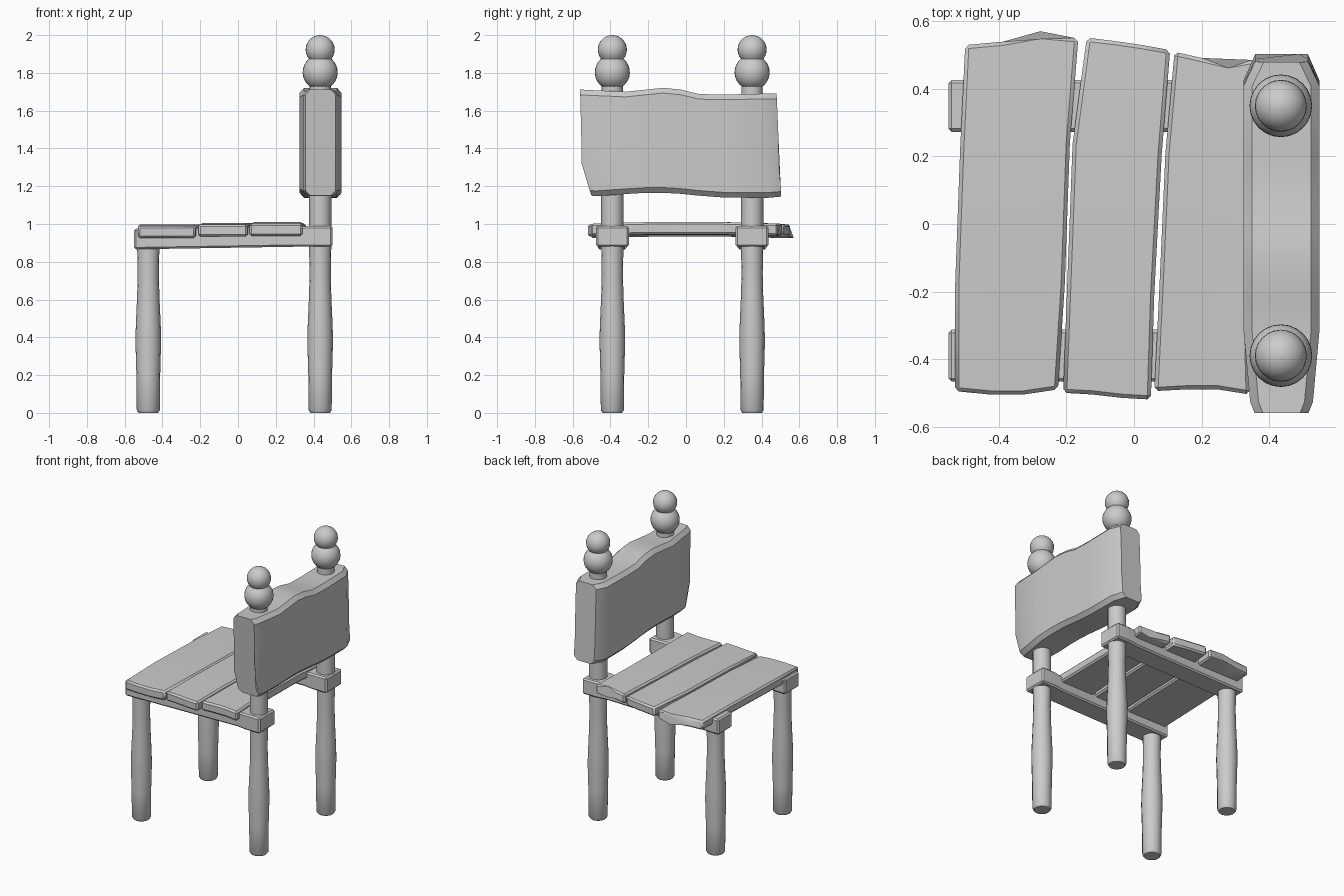
import bpy, bmesh
from math import sin, cos, pi, asin, sqrt

if "Cube" in bpy.data.objects:
    bpy.data.objects.remove(bpy.data.objects["Cube"])

SIDES_Y = (("right", -0.39), ("left", 0.35))
FRONT_X, BACK_X = -0.475, 0.435


def finish(name, bm, bevel=0.0, angle=35):
    bmesh.ops.recalc_face_normals(bm, faces=bm.faces)
    mesh = bpy.data.meshes.new(name)
    bm.to_mesh(mesh)
    bm.free()
    ob = bpy.data.objects.new(name, mesh)
    bpy.context.collection.objects.link(ob)
    bpy.ops.object.select_all(action='DESELECT')
    ob.select_set(True)
    bpy.context.view_layer.objects.active = ob
    if bevel:
        mod = ob.modifiers.new("bevel", 'BEVEL')
        mod.width = bevel
        mod.segments = 1
        mod.limit_method = 'ANGLE'
        mod.angle_limit = 0.9
        bpy.ops.object.modifier_apply(modifier=mod.name)
    bpy.ops.object.shade_smooth_by_angle(angle=angle * pi / 180)
    return ob


def loft(name, rings, bevel=0.0, angle=35):
    """Skin closed rings of equal length and cap both ends."""
    bm = bmesh.new()
    vs = [[bm.verts.new(p) for p in r] for r in rings]
    n = len(rings[0])
    for a, b in zip(vs, vs[1:]):
        for i in range(n):
            j = (i + 1) % n
            bm.faces.new((a[i], a[j], b[j], b[i]))
    bm.faces.new(vs[0])
    bm.faces.new(vs[-1])
    return finish(name, bm, bevel, angle)


def lathe(name, profile, x, y, seg=16):
    """Turned part around a vertical axis, profile of (radius, z)."""
    return loft(name, [[(x + r * cos(2 * pi * i / seg), y + r * sin(2 * pi * i / seg), z)
                        for i in range(seg)] for r, z in profile])


def lerp(a, b, t):
    return a + (b - a) * t


# Turned legs and back posts, with a swelling below the middle
leg = [(0.052, 0), (0.061, 0.014), (0.063, 0.2), (0.068, 0.38),
       (0.066, 0.46), (0.059, 0.62), (0.056, 0.74), (0.059, 0.88)]

# Finial made of two stacked balls
Z1, R1, Z2, R2 = 1.803, 0.093, 1.923, 0.077
zc = Z1 + (R1**2 - R2**2 + (Z2 - Z1)**2) / (2 * (Z2 - Z1))
rc = sqrt(R1**2 - (zc - Z1)**2)
a1, a2 = asin((zc - Z1) / R1), asin((zc - Z2) / R2)
finial = [(R1 * cos(a), Z1 + R1 * sin(a)) for a in (lerp(-1.45, a1, i / 10) for i in range(11))]
finial += [(R2 * cos(a), Z2 + R2 * sin(a)) for a in (lerp(a2, 1.55, i / 10) for i in range(1, 11))]

# Side rails: (x, half width, bottom, top), widening to a block at the post
rail = [(-0.55, 0.077, 0.866, 0.975), (0.32, 0.077, 0.88, 0.985),
        (0.385, 0.087, 0.88, 0.99), (0.5, 0.087, 0.88, 0.99)]

for side, y in SIDES_Y:
    lathe(f"front_leg_{side}", leg + [(0.059, 0.9)], FRONT_X, y)
    lathe(f"back_post_{side}", leg + [(0.059, 1.2), (0.056, 1.74)], BACK_X, y)
    lathe(f"finial_{side}", finial, BACK_X, y, 24)
    loft(f"side_rail_{side}", [[(x, y - w, b), (x, y + w, b), (x, y + w, t), (x, y - w, t)]
                               for x, w, b, t in rail], bevel=0.01, angle=25)


# Seat planks: left and right edge x at four stations, end y at four columns
def plank(name, left, right, near, far, top):
    rings = []
    for k, t in enumerate((0, 0.3, 0.7, 1)):
        z = top + (0.006 if k in (1, 2) else -0.002)
        pts = [(lerp(left[k], right[k], c / 3), lerp(near[c], far[c], t)) for c in range(4)]
        rings.append([(x, y, z) for x, y in pts] + [(x, y, z - 0.065) for x, y in reversed(pts)])
    loft(name, rings, bevel=0.011)


plank("seat_plank_front", (-0.53, -0.53, -0.515, -0.50), (-0.225, -0.205, -0.19, -0.165),
      (-0.495, -0.505, -0.505, -0.49), (0.53, 0.54, 0.56, 0.55), 0.992)
plank("seat_plank_middle", (-0.21, -0.198, -0.182, -0.14), (0.05, 0.06, 0.082, 0.107),
      (-0.50, -0.505, -0.515, -0.52), (0.552, 0.542, 0.53, 0.515), 1.0)
plank("seat_plank_back", (0.06, 0.075, 0.093, 0.12), (0.343, 0.335, 0.34, 0.36),
      (-0.495, -0.49, -0.49, -0.505), (0.51, 0.492, 0.473, 0.488), 1.004)

# Backrest slab: (y, bottom, top, half thickness), wavy top and skewed ends
slab = [(-0.53, 1.15, 1.712, 0.08), (-0.50, 1.147, 1.71, 0.093), (-0.31, 1.16, 1.70, 0.112),
        (-0.22, 1.165, 1.71, 0.112), (-0.12, 1.165, 1.721, 0.112), (-0.03, 1.16, 1.712, 0.112),
        (0.07, 1.15, 1.688, 0.112), (0.2, 1.14, 1.685, 0.112), (0.42, 1.138, 1.69, 0.112),
        (0.495, 1.145, 1.69, 0.078)]
rows = (0, 0.05, 0.3, 0.6, 0.95, 1)
skew_right = (0.03, 0.02, -0.022, -0.025, -0.03, -0.03)
skew_left = (0.01, 0.01, -0.003, -0.007, -0.016, -0.018)
rings = []
for y, b, t, h in slab:
    weight = (abs(y) / 0.53) ** 2
    skew = skew_right if y < 0 else skew_left
    half = []
    for f, s in zip(rows, skew):
        w = h - (0.025 if f in (0, 1) else 0)
        half.append((w, y + s * weight, lerp(b, t, f)))
    rings.append([(0.437 - w, yy, z) for w, yy, z in half] +
                 [(0.437 + w, yy, z) for w, yy, z in reversed(half)])
loft("backrest", rings, angle=30)
